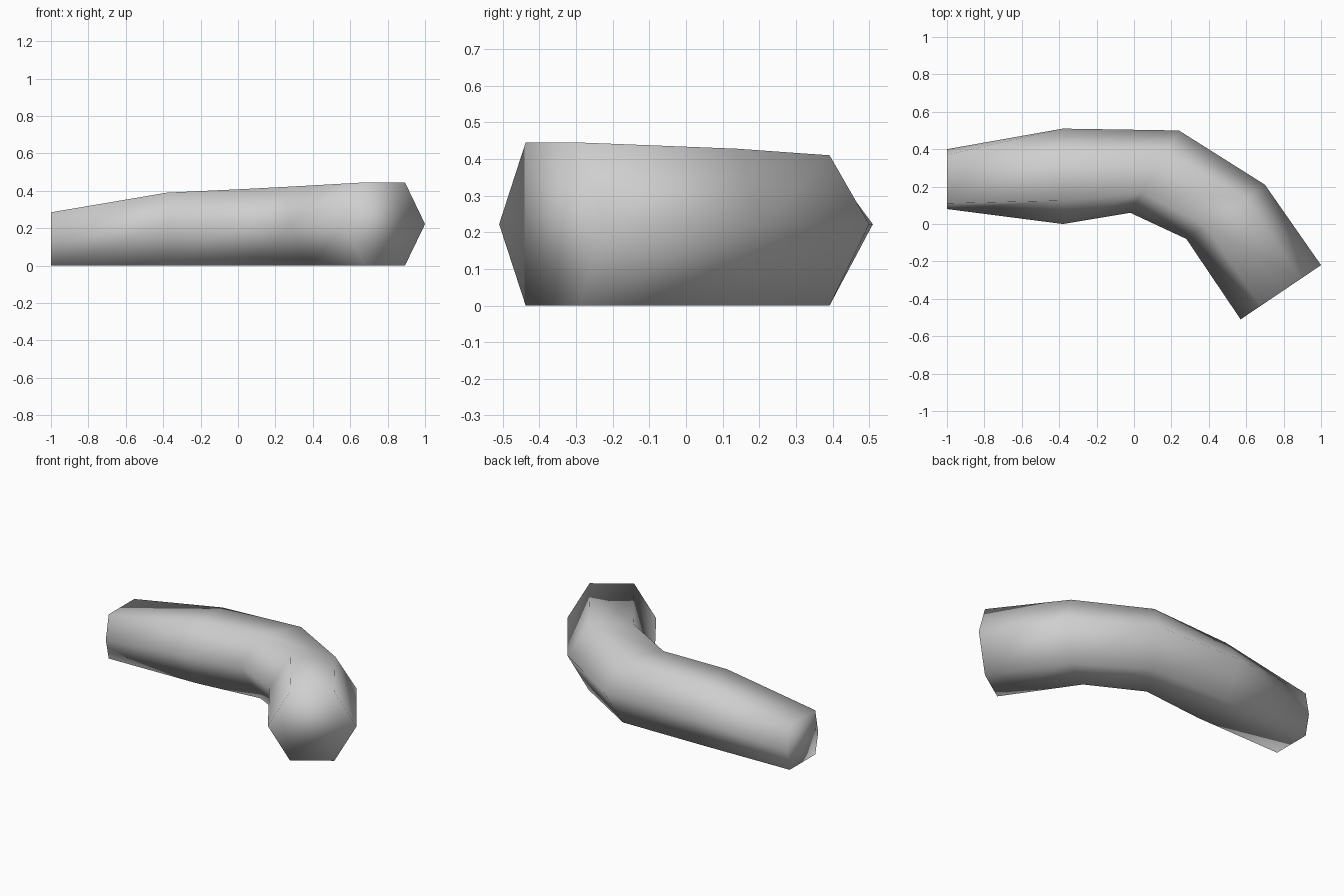
import bpy
import bmesh
from mathutils import Vector

cube = bpy.data.objects.get("Cube")
if cube:
    bpy.data.objects.remove(cube, do_unlink=True)

# Plain grey material
grey = bpy.data.materials.new("light_grey")
grey.use_nodes = True
colour = (0.62, 0.62, 0.62, 1)
grey.diffuse_color = colour
grey.node_tree.nodes["Principled BSDF"].inputs["Base Color"].default_value = colour

# Rings along the bend: inner side point, outer side point, side height, top height
RINGS = [
    ((-1.0, 0.08), (-1.0, 0.40), 0.13, 0.285),
    ((-0.38, 0.0), (-0.38, 0.51), 0.222, 0.39),
    ((-0.02, 0.06), (0.24, 0.50), 0.222, 0.41),
    ((0.28, -0.08), (0.70, 0.21), 0.222, 0.428),
    ((0.57, -0.51), (1.0, -0.22), 0.222, 0.445),
]
FLAT_HALF = 0.13  # half width of the flat top and bottom


def hexagon(inner, outer, side_z, top_z):
    """Six-sided cross-section standing on the ground."""
    a, b = Vector((*inner, 0)), Vector((*outer, 0))
    mid = (a + b) / 2
    half = (b - a).normalized() * FLAT_HALF
    side, top = Vector((0, 0, side_z)), Vector((0, 0, top_z))
    return [a + side, mid - half + top, mid + half + top,
            b + side, mid + half, mid - half]


# Bent six-sided tube with closed ends
bm = bmesh.new()
loops = [[bm.verts.new(p) for p in hexagon(*ring)] for ring in RINGS]
for near, far in zip(loops, loops[1:]):
    for i in range(len(near)):
        j = (i + 1) % len(near)
        bm.faces.new((near[i], near[j], far[j], far[i]))
bm.faces.new(loops[0])
bm.faces.new(loops[-1])
bmesh.ops.recalc_face_normals(bm, faces=bm.faces[:])
for face in bm.faces:
    face.smooth = True

mesh = bpy.data.meshes.new("bent_tube")
bm.to_mesh(mesh)
bm.free()
mesh.materials.append(grey)
tube = bpy.data.objects.new("bent_tube", mesh)
bpy.context.collection.objects.link(tube)
